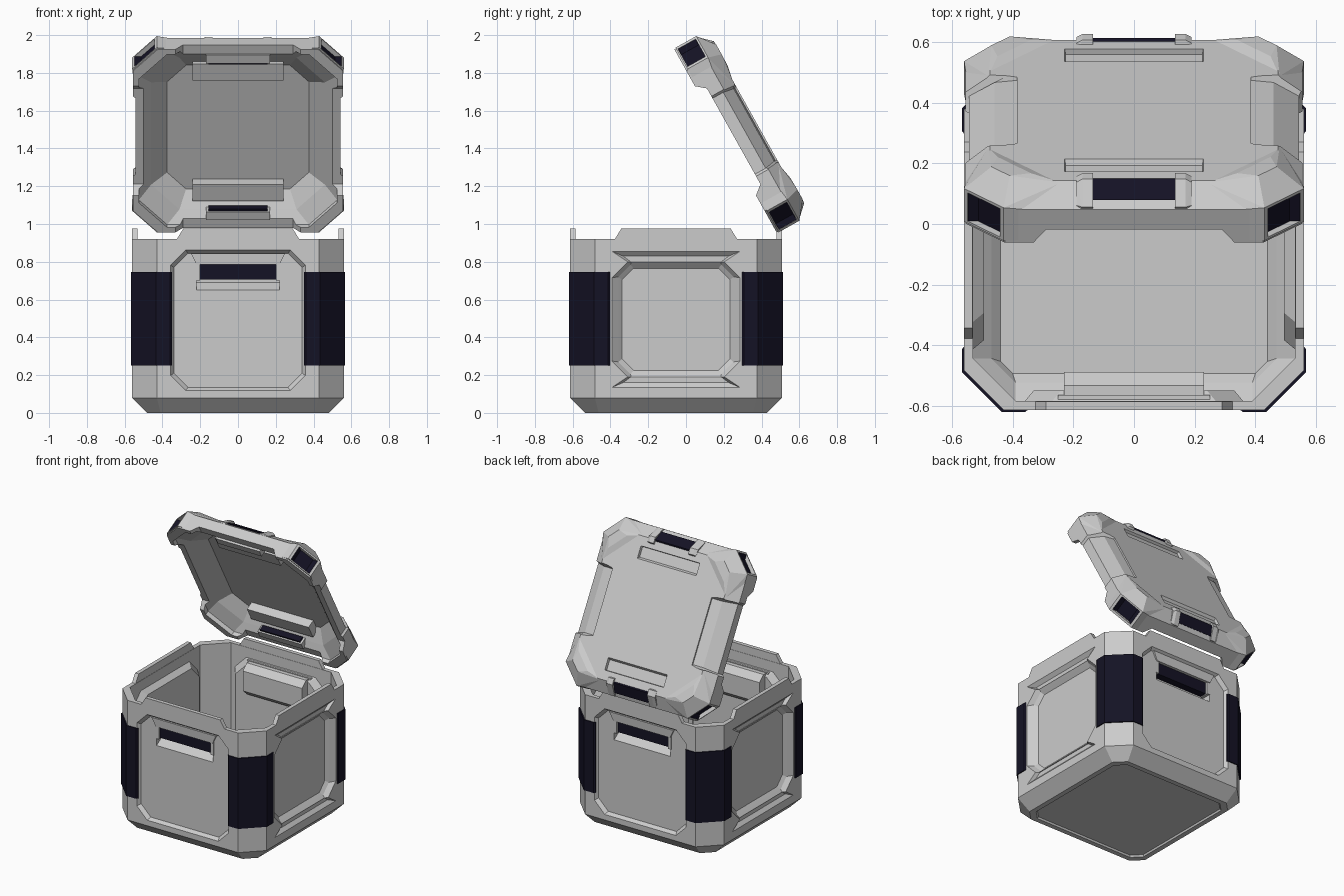
import bpy, bmesh
from math import radians
from mathutils import Matrix

if "Cube" in bpy.data.objects:
    bpy.data.objects.remove(bpy.data.objects["Cube"])

T = Matrix.Translation
BODY = T((0, -0.053, 0))
LID = T((0, 0.209, 1.44)) @ Matrix.Rotation(radians(-60.8), 4, 'X')
dark = bpy.data.materials.new("dark_navy")
dark.diffuse_color = (0.007, 0.006, 0.018, 1)
dark.use_nodes = True
dark.node_tree.nodes["Principled BSDF"].inputs["Base Color"].default_value = dark.diffuse_color


def turn(k):
    return Matrix.Rotation(radians(90 * k), 4, 'Z')


def face(k):
    # local x = sideways, y = up, z = outward from side k (0 front, 1 right, ...)
    return turn(k) @ Matrix.Rotation(radians(90), 4, 'X')


def finish(name, bm, M, mat=None):
    bmesh.ops.recalc_face_normals(bm, faces=bm.faces)
    me = bpy.data.meshes.new(name)
    bm.to_mesh(me)
    bm.free()
    me.transform(M)
    ob = bpy.data.objects.new(name, me)
    bpy.context.collection.objects.link(ob)
    if mat:
        me.materials.append(mat)
    return ob


def skin(name, loops, M, mat=None):
    bm = bmesh.new()
    vs = [[bm.verts.new(p) for p in loop] for loop in loops]
    n = len(vs[0])
    for a, b in zip(vs, vs[1:]):
        for i in range(n):
            bm.faces.new((a[i], a[(i + 1) % n], b[(i + 1) % n], b[i]))
    bm.faces.new(vs[0])
    bm.faces.new(vs[-1])
    return finish(name, bm, M, mat)


def loft(name, rings, M, mat=None, cy=0):
    # stack of chamfered rectangles: half width, half height, chamfer, level
    loops = []
    for a, b, c, z in rings:
        o = [(a, c - b), (a, b - c), (a - c, b), (c - a, b),
             (-a, b - c), (-a, c - b), (c - a, -b), (a - c, -b)]
        loops.append([(x, y + cy, z) for x, y in o])
    return skin(name, loops, M, mat)


def prism(name, pts, z0, z1, M, mat=None):
    return skin(name, [[(x, y, z) for x, y in pts] for z in (z0, z1)], M, mat)


def mirrored(name, pts, M, mat=None):
    # one end profile (x, y, z) joined to its mirror image in x
    return skin(name, [[(s * x, y, z) for x, y, z in pts] for s in (-1, 1)], M, mat)


def hull(name, pts, M, mat=None):
    bm = bmesh.new()
    for p in pts:
        bm.verts.new(p)
    bmesh.ops.convex_hull(bm, input=bm.verts)
    bmesh.ops.delete(bm, geom=[v for v in bm.verts if not v.link_faces], context='VERTS')
    bmesh.ops.dissolve_limit(bm, angle_limit=0.01, verts=bm.verts, edges=bm.edges)
    return finish(name, bm, M, mat)


def box(name, x, y, z, M, mat=None):
    return prism(name, [(x[0], y[0]), (x[1], y[0]), (x[1], y[1]), (x[0], y[1])], *z, M, mat)


def combine(ob, tool, op='DIFFERENCE'):
    m = ob.modifiers.new("bool", 'BOOLEAN')
    m.operation, m.object, m.solver = op, tool, 'EXACT'
    bpy.context.view_layer.objects.active = ob
    bpy.ops.object.modifier_apply(modifier=m.name)
    bpy.data.objects.remove(tool)


# Body shell: chamfered tub with a tapered foot
body = loft("crate_body", [(.48, .48, .07, 0), (.56, .56, .13, .08), (.56, .56, .13, .92)], BODY)
combine(body, loft("cavity", [(.44, .44, .04, .06), (.47, .47, .08, .09),
                              (.53, .53, .14, .14), (.53, .53, .14, 1)], BODY))
combine(body, loft("foot_inset", [(.45, .45, .06, -.01), (.44, .44, .06, .012)], BODY))

for k in range(4):
    F = BODY @ face(k)
    # Inward bulges behind the recessed panels
    combine(body, loft("bulge", [(.37, .37, .09, .543), (.33, .33, .09, .495)], F, cy=.49), 'UNION')
    if k % 2 == 0:
        P = F @ Matrix.Rotation(radians(90), 4, 'Y')
        combine(body, prism("pocket", [(-.543, .62), (-.48, .62), (-.435, .66), (-.435, .8), (-.48, .84), (-.543, .84)],
                            -.23, .23, P), 'UNION')
        combine(body, loft("panel_cut", [(.34, .355, .075, .537), (.36, .375, .08, .565)], F, cy=.49))
        combine(body, prism("grip_cut", [(-.57, .65), (-.535, .65), (-.475, .69), (-.475, .81), (-.57, .81)],
                            -.22, .22, P))
        # Handle bar in the pocket, with the hood above it
        box("handle_bar", (-.2, .2), (.705, .785), (.47, .525), F, dark)
        for s in (-1, 1):
            box("handle_cheek", sorted((s * .2, s * .225)), (.7, .82), (.475, .54), F)
        mirrored("handle_hood", [(.22, .785, .51), (.22, .785, .545), (.25, .845, .55), (.25, .845, .51)], F)
    else:
        combine(body, loft("panel_cut", [(.285, .27, .06, .512), (.305, .29, .065, .53),
                                         (.345, .33, .11, .565)], F, cy=.495))
        for s in (-1, 1):
            combine(body, mirrored("wedge_cut", [(x, .495 + s * (z - .495), d) for x, z, d in
                                                 ((.35, .86, .565), (.26, .80, .565), (.24, .80, .538),
                                                  (.28, .83, .538))], F))
    # Raised rim tab
    mirrored("rim_tab", [(.33, .91, .532), (.29, .975, .532), (.29, .975, .56), (.33, .91, .56)], F)
    # Dark corner guard
    prism("corner_guard", [(.35, -.56), (.36, -.567), (.435, -.567), (.567, -.435), (.567, -.36),
                           (.56, -.35), (.54, -.35), (.54, -.425), (.425, -.54), (.35, -.54)],
          .25, .745, BODY @ turn(k), dark)

# Lid shell, with the hollow underside
lid = loft("lid", [(.555, .555, .13, 0), (.555, .555, .13, .125), (.475, .475, .15, .19)], LID)
for k in range(4):
    R = LID @ turn(k)
    # Raised corner blocks
    combine(lid, hull("corner_block", [(.24, -.48, .185), (.48, -.24, .185), (.34, -.45, .204), (.45, -.34, .204),
                                       (.47, -.41, .206), (.41, -.47, .206), (.43, -.56, .01),
                                       (.56, -.43, .01), (.43, -.56, .135), (.56, -.43, .135),
                                       (.33, -.55, .12), (.55, -.33, .12), (.33, -.55, .01), (.55, -.33, .01)], R),
            'UNION')
combine(lid, loft("lid_cavity", [(.525, .525, .15, -.05), (.525, .525, .15, .03), (.46, .46, .15, .08),
                                 (.375, .375, .1, .15)], LID))
for k in range(4):
    F = LID @ face(k)
    # Rim notch that receives the body tab
    combine(lid, mirrored("rim_notch", [(.34, -.01, .49), (.29, .05, .49), (.29, .05, .6), (.34, -.01, .6)], F))
    # Dark pocket in each corner
    D = LID @ Matrix.Rotation(radians(45 + 90 * k), 4, 'Z') @ Matrix.Rotation(radians(90), 4, 'X')
    combine(lid, box("corner_cut", (-.075, .075), (.018, .125), (.67, .75), D))
    box("lid_corner_pad", (-.075, .075), (.018, .125), (.66, .675), D, dark)
    for s in (-1, 1):
        prism("lid_corner_lining", [(s * .076, .67), (s * .076, .7), (s * .045, .67)], -.124, -.019,
              D @ Matrix.Rotation(radians(90), 4, 'X'), dark)
    if k % 2:
        # Sunken side edge
        combine(lid, mirrored("side_scoop", [(.22 + g, z, d) for d, z, g in
                                             ((.385, .25, .03), (.385, .18, 0), (.46, .172, 0), (.543, .115, .01),
                                              (.543, -.05, .01), (.62, -.05, .07), (.62, .25, .09))], F))
    else:
        # Groove across the lid top, and the pocket it makes inside
        combine(lid, mirrored("top_groove", [(.225, .172, .34), (.24, .25, .29), (.24, .25, .42), (.225, .172, .41)], F))
        box("lid_inner_pocket", (-.24, .24), (.09, .16), (.315, .415), F)
        # Latch: dark bar held by two brackets
        mirrored("latch_bar", [(.14, .135, .51), (.14, .15, .535), (.14, .197, .475), (.14, .17, .44)], F, dark)
        for s in (-1, 1):
            hull("latch_bracket", [(s * x, z, d) for x, g in ((.135, 0), (.17, 0), (.19, -.012)) for z, d in
                                   ((.11, .54), (.135, .556 + g), (.204 + g, .49), (.204 + g, .45), (.16, .43))], F)
        # Inner catch behind the latch
        box("inner_catch", (-.17, .17), (.035, .1), (.45, .5), F)
        box("inner_catch_bar", (-.155, .155), (.045, .085), (.438, .46), F, dark)
